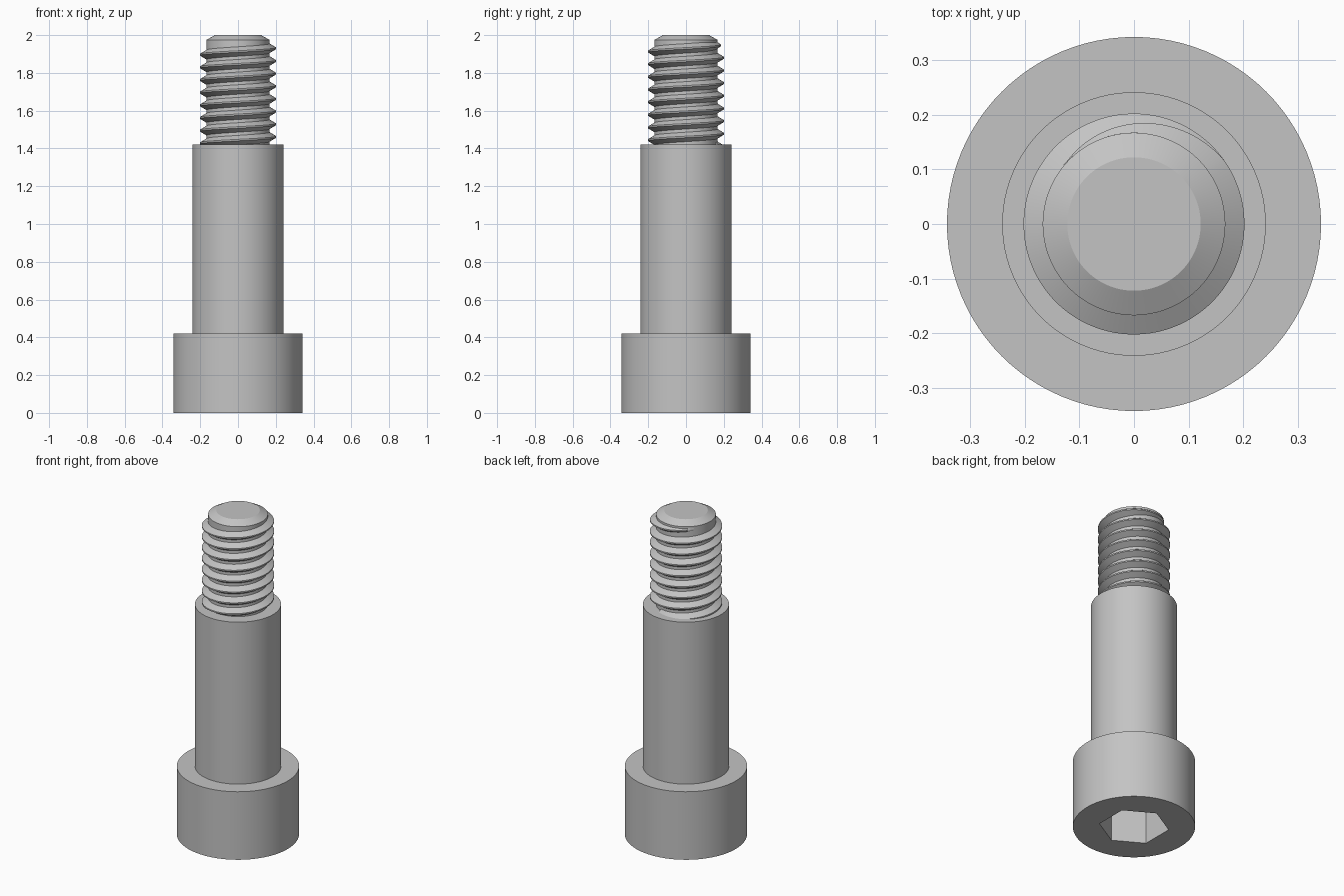
import bpy
import bmesh
from math import cos, sin, pi, radians

SEGMENTS = 96
HEAD_R, SHOULDER_R, ROOT_R, CREST_R = 0.342, 0.241, 0.167, 0.202
HEAD_TOP, SHOULDER_TOP = 0.42, 1.42
PITCH = 0.067

cube = bpy.data.objects.get("Cube")
if cube:
    bpy.data.objects.remove(cube, do_unlink=True)

steel = bpy.data.materials.new("steel_grey")
steel.use_nodes = True
steel.diffuse_color = (0.55, 0.55, 0.55, 1)
steel.node_tree.nodes["Principled BSDF"].inputs["Base Color"].default_value = (0.55, 0.55, 0.55, 1)


def finish(bm, name):
    mesh = bpy.data.meshes.new(name)
    bm.to_mesh(mesh)
    bm.free()
    mesh.materials.append(steel)
    obj = bpy.data.objects.new(name, mesh)
    bpy.context.collection.objects.link(obj)
    bpy.ops.object.select_all(action="DESELECT")
    obj.select_set(True)
    bpy.context.view_layer.objects.active = obj
    bpy.ops.object.shade_smooth_by_angle(angle=radians(25))
    return obj


def bridge(bm, low, high, closed=True):
    count = len(low)
    for j in range(count if closed else count - 1):
        k = (j + 1) % count
        bm.faces.new((low[j], low[k], high[k], high[j]))


def round_r(radius):
    return lambda angle: radius


def hex_r(apothem):
    # Radius of a hexagon whose flats face +x and -x
    return lambda angle: apothem / cos((angle + pi / 6) % (pi / 3) - pi / 6)


def lathe(name, profile, cap_start=False, cap_end=False):
    bm = bmesh.new()
    rings = []
    for radius, z in profile:
        ring = []
        for j in range(SEGMENTS):
            a = 2 * pi * j / SEGMENTS
            r = radius(a)
            ring.append(bm.verts.new((r * cos(a), r * sin(a), z)))
        rings.append(ring)
    for low, high in zip(rings, rings[1:]):
        bridge(bm, low, high)
    if cap_start:
        bm.faces.new(rings[0][::-1])
    if cap_end:
        bm.faces.new(rings[-1])
    return finish(bm, name)


# Cylindrical head with a hexagonal socket in its underside
socket = hex_r(0.17)
lathe("socket_head", [
    (socket, 0.25), (socket, 0), (round_r(HEAD_R), 0),
    (round_r(HEAD_R), HEAD_TOP), (round_r(SHOULDER_R - 0.01), HEAD_TOP),
], cap_start=True)

# Plain shoulder
lathe("shoulder", [
    (round_r(SHOULDER_R), HEAD_TOP), (round_r(SHOULDER_R), SHOULDER_TOP),
    (round_r(ROOT_R - 0.01), SHOULDER_TOP),
])

# Threaded core with a chamfered tip
lathe("thread_core", [
    (round_r(ROOT_R), SHOULDER_TOP), (round_r(ROOT_R), 1.975),
    (round_r(0.122), 2.0),
], cap_end=True)

# Right-handed thread ridge that fades into the core at its upper end
bm = bmesh.new()
end_angle, fade = radians(140), radians(105)
steps = int(8.2 * SEGMENTS)
sections = []
for i in range(steps + 1):
    a = end_angle - 2 * pi * (steps - i) / SEGMENTS
    z = 1.93 + PITCH * a / (2 * pi)
    size = max(0.03, min(1, (end_angle - a) / fade))
    crest = ROOT_R + (CREST_R - ROOT_R) * size
    root_half, crest_half = 0.025 * (0.3 + 0.7 * size), 0.004
    section = [(ROOT_R - 0.004, -root_half), (ROOT_R, -root_half), (crest, -crest_half),
               (crest, crest_half), (ROOT_R, root_half), (ROOT_R - 0.004, root_half)]
    sections.append([bm.verts.new((r * cos(a), r * sin(a), z + dz)) for r, dz in section])
for first, second in zip(sections, sections[1:]):
    bridge(bm, first, second)
bm.faces.new(sections[0])
bm.faces.new(sections[-1][::-1])
bmesh.ops.recalc_face_normals(bm, faces=bm.faces)
finish(bm, "thread_ridge")
